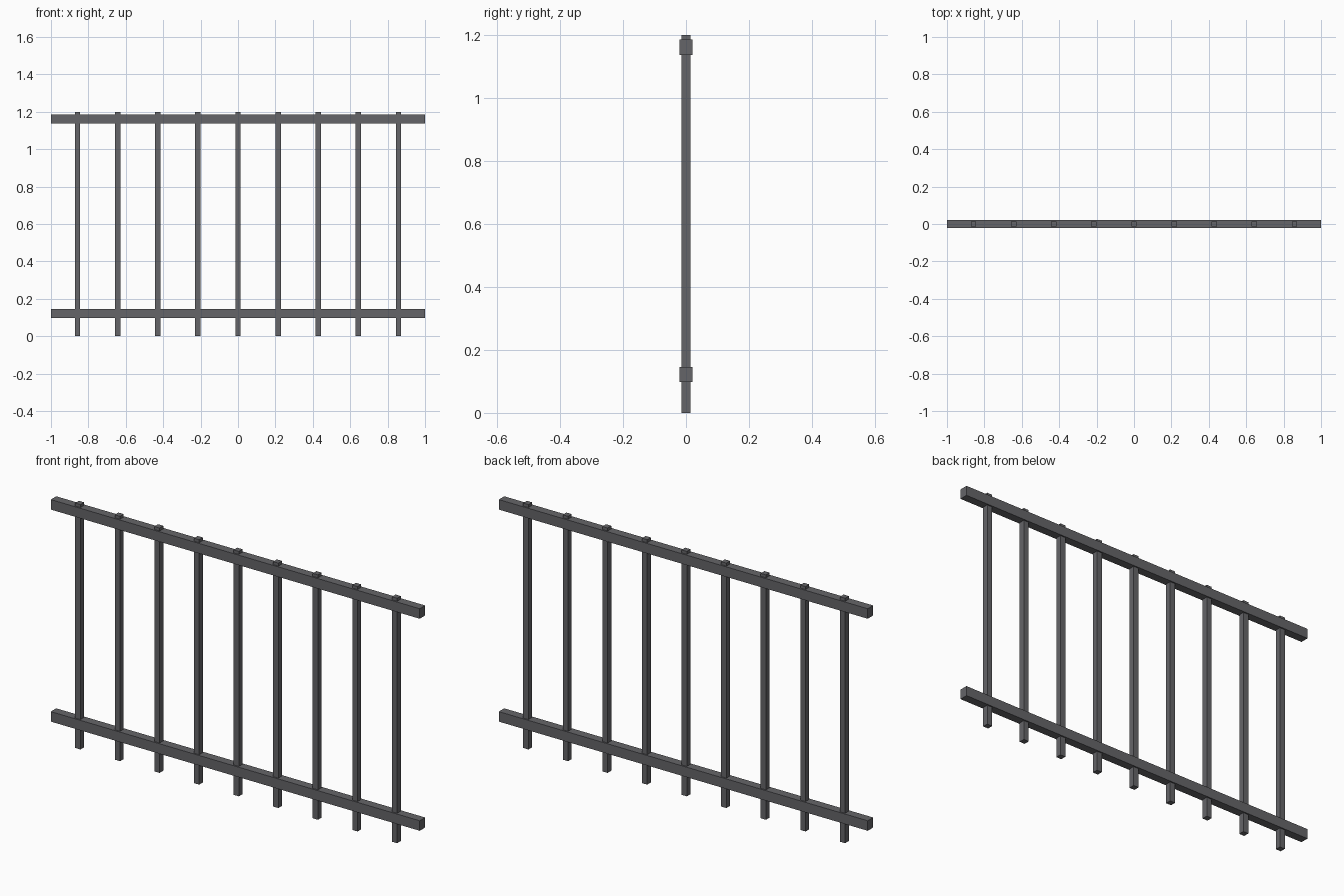
import bpy

if "Cube" in bpy.data.objects:
    bpy.data.objects.remove(bpy.data.objects["Cube"])

# Dark grey metal shared by all parts
metal = bpy.data.materials.new("dark_metal")
metal.diffuse_color = (0.13, 0.13, 0.14, 1)
metal.use_nodes = True
metal.node_tree.nodes["Principled BSDF"].inputs["Base Color"].default_value = metal.diffuse_color


def box(name, centre, size):
    bpy.ops.mesh.primitive_cube_add(size=1, location=centre)
    ob = bpy.context.object
    ob.name = name
    ob.scale = size
    bpy.ops.object.transform_apply(location=False, rotation=False, scale=True)
    ob.data.materials.append(metal)
    return ob


# Horizontal rails
for name, z in (("lower_rail", 0.122), ("upper_rail", 1.161)):
    box(name, (0, 0, z), (2.0, 0.042, 0.049))

# Square upright bars passing through both rails
BARS, SPACING, HEIGHT, WIDTH = 9, 0.2146, 1.2, 0.0286
for i in range(BARS):
    x = (i - (BARS - 1) / 2) * SPACING
    box(f"upright_bar_{i + 1}", (x, 0, HEIGHT / 2), (WIDTH, WIDTH, HEIGHT))
